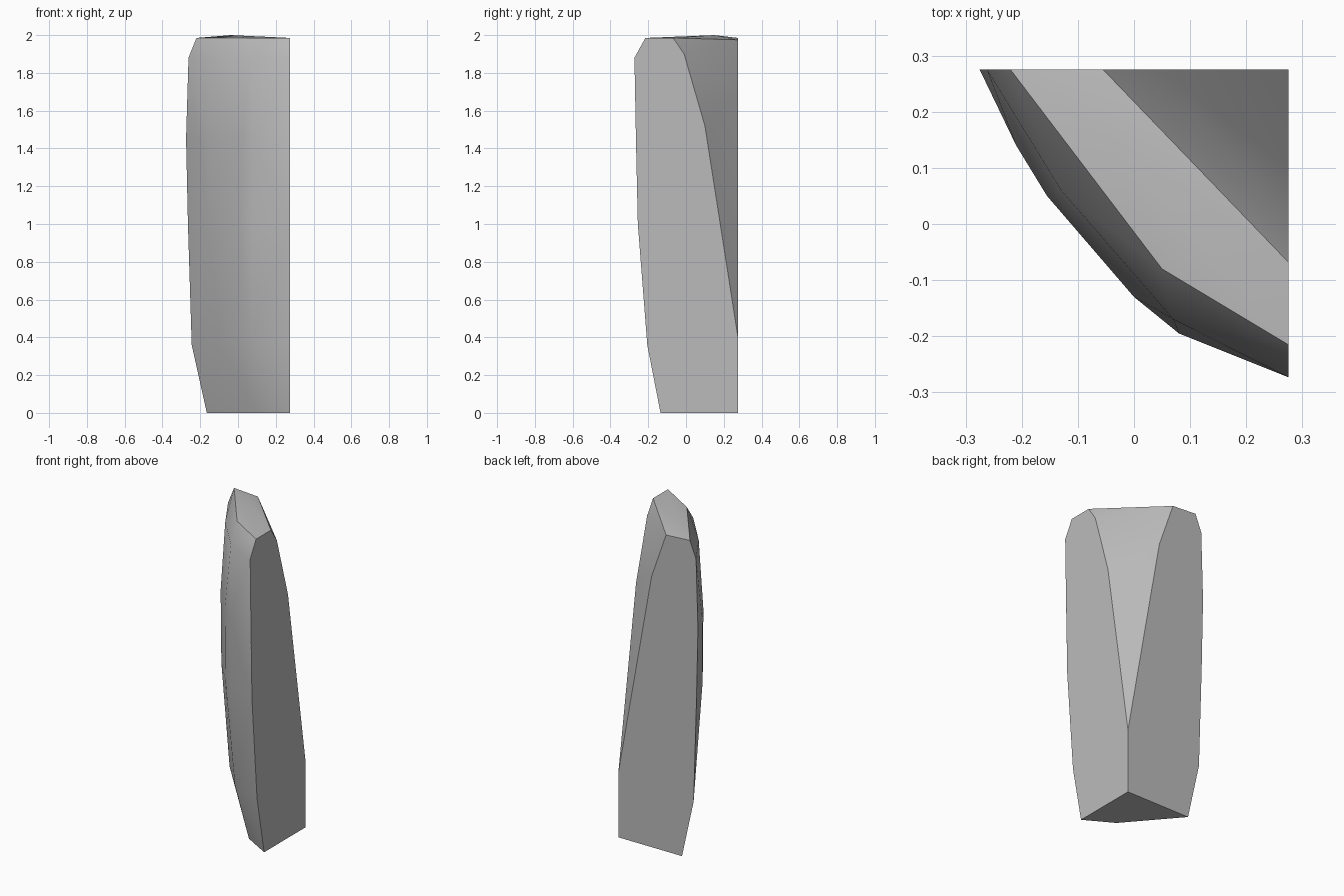
import bpy
import bmesh
import math

# Remove the default cube
default_cube = bpy.data.objects.get("Cube")
if default_cube:
    bpy.data.objects.remove(default_cube, do_unlink=True)

# The two flat cut sides of the stone lie at this distance on x and y
SIDE = 0.275


def make_material(name, level):
    material = bpy.data.materials.new(name)
    material.use_nodes = True
    colour = (level, level, level, 1)
    material.diffuse_color = colour
    shader = material.node_tree.nodes["Principled BSDF"]
    shader.inputs["Base Color"].default_value = colour
    return material


# Rounded outer face: height, end on the x side, bulge points, end on the y side
outer_rings = [
    (0, -0.135, [(0.1, -0.035)], -0.165),
    (0.36, -0.205, [(0.07, -0.13), (-0.1, 0.06)], -0.245),
    (1.0, -0.255, [(0.08, -0.18), (0, -0.125), (-0.15, 0.05)], -0.265),
    (1.45, -0.265, [(0.08, -0.195), (0, -0.13), (-0.155, 0.05), (-0.21, 0.14)], -0.275),
    (1.88, -0.273, [(0.07, -0.17), (-0.13, 0.06)], -0.262),
    (1.985, -0.215, [(0.05, -0.08)], -0.22),
]

# Sloping inner face: height and depth along each flat side
inner_edge_x_side = [(0.4, SIDE), (1.52, 0.1), (1.9, -0.01), (1.985, -0.068)]
inner_edge_y_side = [(1.69, 0.045), (1.975, -0.055)]

points = [(SIDE, SIDE, 0), (-0.04, 0.15, 2)]
for height, x_side_end, bulge, y_side_end in outer_rings:
    points.append((SIDE, x_side_end, height))
    points.extend((x, y, height) for x, y in bulge)
    points.append((y_side_end, SIDE, height))
points.extend((SIDE, y, height) for height, y in inner_edge_x_side)
points.extend((x, SIDE, height) for height, x in inner_edge_y_side)

# Wrap the convex stone around its section points
bm = bmesh.new()
for point in points:
    bm.verts.new(point)
hull = bmesh.ops.convex_hull(bm, input=bm.verts[:])
loose = [vert for vert in bm.verts if not vert.link_faces]
bmesh.ops.delete(bm, geom=loose, context="VERTS")

# Merge the flat sides and base into single faces
bmesh.ops.dissolve_limit(
    bm, angle_limit=math.radians(0.2), verts=bm.verts[:], edges=bm.edges[:]
)
bmesh.ops.recalc_face_normals(bm, faces=bm.faces[:])

mesh = bpy.data.meshes.new("standing_stone")
bm.to_mesh(mesh)
bm.free()
stone = bpy.data.objects.new("standing_stone", mesh)
bpy.context.collection.objects.link(stone)
mesh.materials.append(make_material("stone grey", 0.5))

# Smooth the rounded faces, keep the cut edges crisp
bpy.ops.object.select_all(action="DESELECT")
stone.select_set(True)
bpy.context.view_layer.objects.active = stone
bpy.ops.object.shade_smooth_by_angle(angle=math.radians(38))
